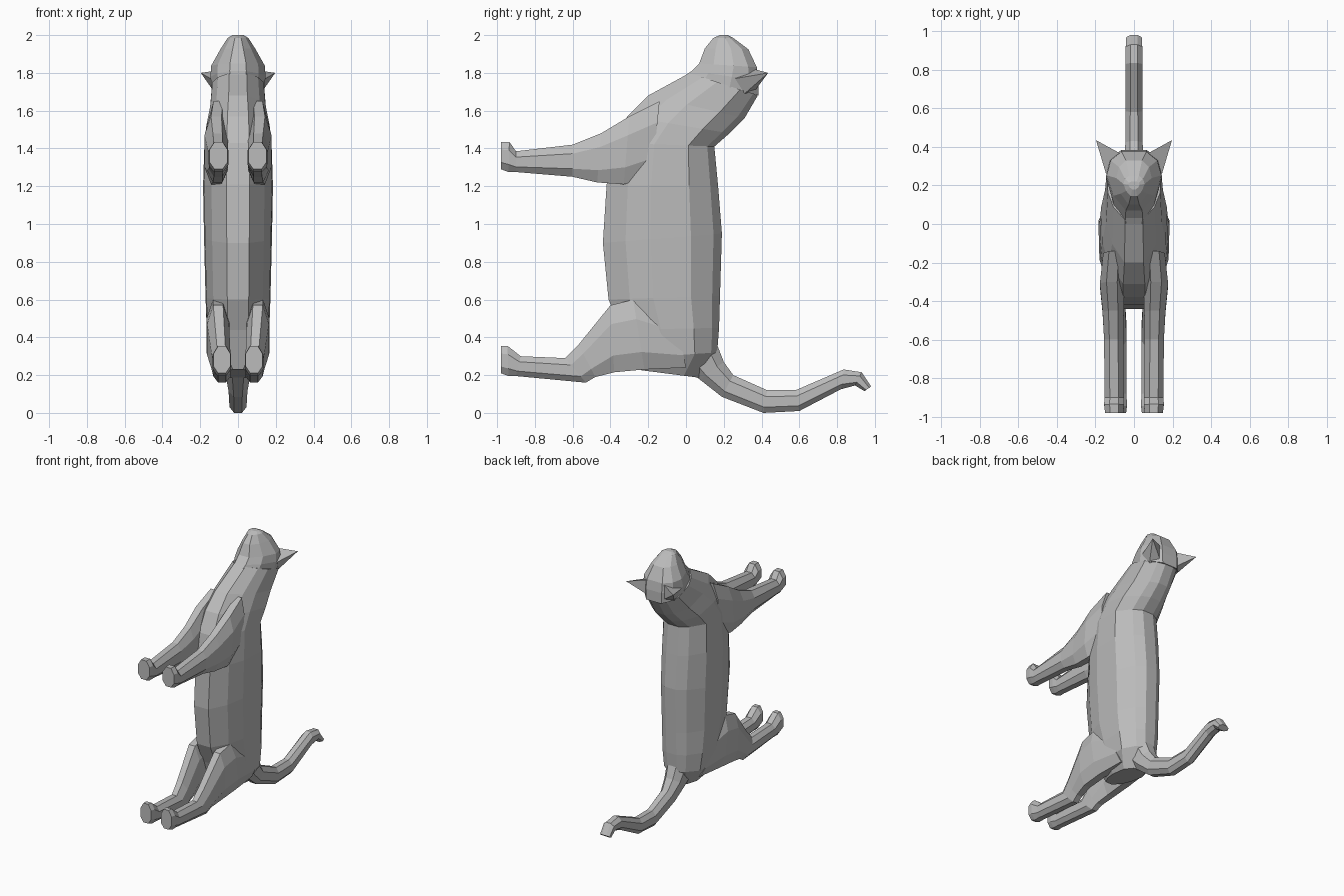
import bpy, bmesh

fur = bpy.data.materials.new("grey fur")
fur.diffuse_color = (0.5, 0.5, 0.5, 1)

# half outlines: (fraction from under edge to upper edge, fraction of half width)
TRUNK = [(0, .33), (.19, .76), (.4, .97), (.74, 1), (.93, .6), (1, .25)]
HEAD = [(0, .3), (.25, .75), (.6, 1), (.85, .85), (1, .45)]
LIMB = [(0, .45), (.25, 1), (.72, 1), (1, .45)]


def finish(name, bm):
    bmesh.ops.recalc_face_normals(bm, faces=bm.faces)
    mesh = bpy.data.meshes.new(name)
    bm.to_mesh(mesh)
    bm.free()
    mesh.materials.append(fur)
    ob = bpy.data.objects.new(name, mesh)
    bpy.context.collection.objects.link(ob)
    return ob


def mirror(ob):
    ob.modifiers.new("mirror", 'MIRROR').use_axis[0] = True


def loft(name, outline, sections):
    """Skin through sections (under y, z, upper y, z, centre x, half width)."""
    bm = bmesh.new()
    rings = []
    for ya, za, yb, zb, xc, w in sections:
        loop = [(t, f) for t, f in outline] + [(t, -f) for t, f in reversed(outline)]
        rings.append([bm.verts.new((xc + f * w, ya + (yb - ya) * t, za + (zb - za) * t))
                      for t, f in loop])
    n = len(rings[0])
    for r, s in zip(rings, rings[1:]):
        for i in range(n):
            j = (i + 1) % n
            bm.faces.new((r[i], r[j], s[j], s[i]))
    bm.faces.new(rings[0])
    bm.faces.new(rings[-1])
    return finish(name, bm)


# trunk and neck
loft("body", TRUNK, [
    (-.27, .23, .08, .185, 0, .085),
    (-.29, .29, .165, .32, 0, .15),
    (-.34, .44, .175, .45, 0, .166),
    (-.41, .60, .18, .62, 0, .172),
    (-.44, .90, .19, .95, 0, .18),
    (-.42, 1.21, .17, 1.2, 0, .185),
    (-.38, 1.43, .15, 1.41, 0, .178),
    (-.31, 1.57, .23, 1.48, 0, .17),
    (-.20, 1.68, .31, 1.56, 0, .15),
    (.02, 1.80, .38, 1.68, 0, .14)])

# head, ending in the muzzle
loft("head", HEAD, [
    (.0, 1.79, .385, 1.68, 0, .14),
    (.03, 1.81, .385, 1.76, 0, .146),
    (.07, 1.85, .375, 1.83, 0, .142),
    (.10, 1.93, .33, 1.925, 0, .092),
    (.145, 1.985, .25, 1.985, 0, .055),
    (.18, 2.0, .22, 2.0, 0, .03)])

# ears
bm = bmesh.new()
a, b, c, d, tip = [bm.verts.new(p) for p in (
    (.145, .26, 1.77), (.06, .36, 1.82), (.06, .36, 1.70), (.12, .31, 1.69), (.197, .435, 1.80))]
for f in ((a, b, tip), (b, c, tip), (c, d, tip), (d, a, tip), (a, d, c, b)):
    bm.faces.new(f)
mirror(finish("ears", bm))

# front legs
mirror(loft("front_legs", LIMB, [
    (-.98, 1.29, -.98, 1.435, .103, .047),
    (-.94, 1.275, -.935, 1.435, .103, .052),
    (-.90, 1.275, -.90, 1.385, .103, .05),
    (-.60, 1.25, -.60, 1.42, .105, .05),
    (-.47, 1.22, -.45, 1.48, .108, .055),
    (-.33, 1.21, -.30, 1.57, .115, .062),
    (-.18, 1.25, -.14, 1.65, .105, .055)]))

# hind legs
mirror(loft("hind_legs", LIMB, [
    (-.98, .21, -.98, .355, .085, .044),
    (-.94, .195, -.945, .355, .085, .049),
    (-.90, .195, -.875, .30, .085, .046),
    (-.53, .16, -.64, .29, .085, .045),
    (-.48, .19, -.57, .36, .09, .05),
    (-.38, .215, -.40, .57, .105, .058),
    (-.22, .23, -.28, .60, .105, .062),
    (.0, .24, -.05, .50, .09, .06)]))

# tail
loft("tail", LIMB, [
    (.03, .21, .165, .36, 0, .075),
    (.075, .175, .20, .27, 0, .065),
    (.19, .085, .25, .20, 0, .05),
    (.41, .0, .43, .12, 0, .045),
    (.60, .01, .58, .12, 0, .043),
    (.82, .125, .835, .23, 0, .043),
    (.895, .145, .93, .215, 0, .043),
    (.945, .115, .98, .14, 0, .04)])
